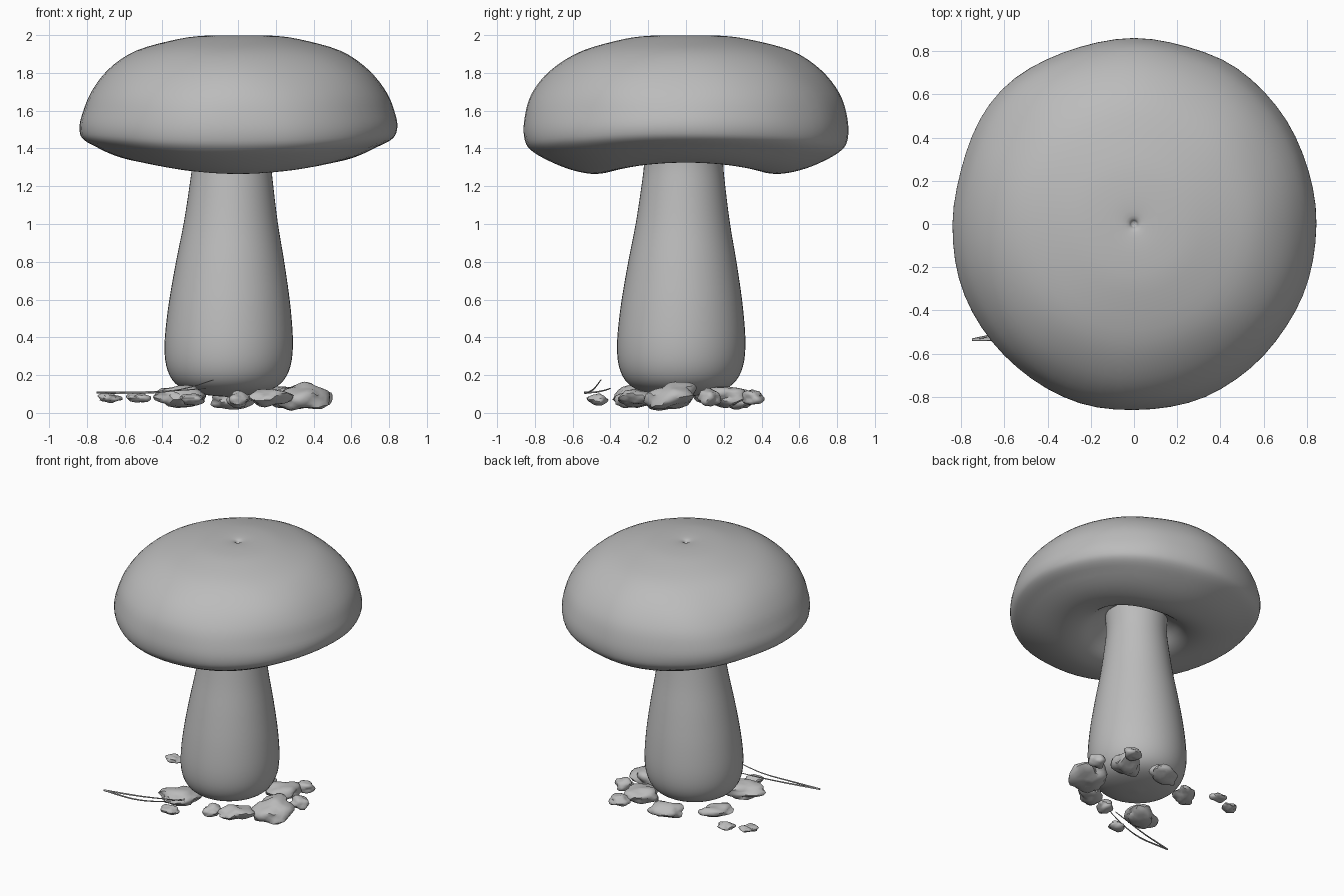
import bpy
import bmesh
import math
from mathutils import Vector, Euler, noise

if "Cube" in bpy.data.objects:
    bpy.data.objects.remove(bpy.data.objects["Cube"], do_unlink=True)

grey = bpy.data.materials.new("plain_grey")
grey.use_nodes = True
GREY = (0.5, 0.5, 0.5, 1)
grey.diffuse_color = GREY
grey.node_tree.nodes["Principled BSDF"].inputs["Base Color"].default_value = GREY


def finish(name, bm, angle=60):
    """Turn a bmesh into a smooth grey object."""
    bmesh.ops.recalc_face_normals(bm, faces=bm.faces[:])
    mesh = bpy.data.meshes.new(name)
    bm.to_mesh(mesh)
    bm.free()
    mesh.materials.append(grey)
    obj = bpy.data.objects.new(name, mesh)
    bpy.context.collection.objects.link(obj)
    bpy.ops.object.select_all(action="DESELECT")
    obj.select_set(True)
    bpy.context.view_layer.objects.active = obj
    bpy.ops.object.shade_smooth_by_angle(angle=math.radians(angle))
    return obj


def smooth_profile(points, steps=4):
    """Catmull-Rom curve through profile points."""
    pts = [Vector(p) for p in points]
    pts = [pts[0]] + pts + [pts[-1]]
    out = []
    for a, b, c, d in zip(pts, pts[1:], pts[2:], pts[3:]):
        for i in range(steps):
            t = i / steps
            out.append(b + (c - a) * t / 2 + (a * 2 - b * 5 + c * 4 - d) * t * t / 2
                       + (b * 3 - a - c * 3 + d) * t ** 3 / 2)
    return out + [pts[-1]]


def lathe(profile, place, sides=64):
    """Spin a profile; place(r, z, angle) gives each point. Ends are closed."""
    bm = bmesh.new()
    rings = [[bm.verts.new(place(r, z, math.tau * k / sides)) for k in range(sides)]
             for r, z in profile]
    for low, high in zip(rings, rings[1:]):
        for k in range(sides):
            n = (k + 1) % sides
            bm.faces.new((low[k], low[n], high[n], high[k]))
    bm.faces.new(rings[0])
    bm.faces.new(rings[-1])
    return bm


# Cap: domed top with a tiny dimple, rolled rim, hollow underside
cap_profile = smooth_profile([
    (0.012, 1.975), (0.04, 1.995), (0.16, 1.998), (0.32, 1.98), (0.54, 1.918), (0.7, 1.815),
    (0.8, 1.69), (0.845, 1.56), (0.853, 1.46), (0.825, 1.395), (0.73, 1.335), (0.6, 1.285),
    (0.47, 1.265), (0.36, 1.29), (0.27, 1.36), (0.2, 1.42)])


def cap_point(r, z, a):
    under = min(1, max(0, (1.6 - z) / 0.25))
    lift = 0.03 * under * (1 + math.cos(2 * a))
    p = Vector((r * (math.cos(a) - 0.015 * math.cos(a) * math.cos(2 * a)), r * math.sin(a) * 1.01, z + lift))
    wobble = noise.noise(p * 2.6 + Vector((3, 1, 7))) * 0.018 * min(1, r / 0.5)
    return p + Vector((math.cos(a), math.sin(a), 0)) * wobble


finish("cap", lathe(cap_profile, cap_point))

# Stem: swollen foot, leaning slightly toward the middle as it rises
stem_profile = smooth_profile([
    (0.01, 0.085), (0.15, 0.1), (0.26, 0.14), (0.32, 0.22), (0.34, 0.35), (0.325, 0.55),
    (0.29, 0.78), (0.25, 1.0), (0.222, 1.2), (0.21, 1.32), (0.215, 1.45)])


def stem_point(r, z, a):
    lean = 1 - z / 1.5
    return Vector((r * math.cos(a) - 0.03 - 0.025 * lean, r * math.sin(a) - 0.01 - 0.02 * lean, z))


finish("stem", lathe(stem_profile, stem_point, 48))


def pebble(name, x, y, z, length, width, height, turn, tilt=0):
    """Lumpy stone made from a displaced ball."""
    bm = bmesh.new()
    bmesh.ops.create_icosphere(bm, subdivisions=3, radius=0.5)
    seed = Vector((x * 31, y * 17, length * 40))
    rot = Euler((0, tilt, turn)).to_matrix()
    for v in bm.verts:
        lump = 1 + 0.4 * noise.noise(v.co * 2.4 + seed) + 0.12 * noise.noise(v.co * 6 + seed)
        p = v.co * lump
        v.co = rot @ Vector((p.x * length, p.y * width, p.z * height)) + Vector((x, y, z))
    finish(name, bm, 45)


# Stones scattered round the foot: place, size, turn, tilt
stones = [
    (0.345, -0.08, 0.085, 0.27, 0.25, 0.14, 1.2, -0.2),
    (0.43, 0.12, 0.08, 0.13, 0.11, 0.09, 0.3),
    (0.23, 0.2, 0.09, 0.23, 0.2, 0.11, 0.9),
    (0.31, 0.35, 0.08, 0.14, 0.11, 0.08, 0.4),
    (-0.035, 0.28, 0.07, 0.24, 0.16, 0.1, 0.4),
    (-0.35, 0.12, 0.09, 0.23, 0.14, 0.08, 0.8),
    (-0.53, 0.27, 0.08, 0.12, 0.1, 0.05, 0.0),
    (-0.68, 0.21, 0.08, 0.12, 0.1, 0.05, 0.5),
    (0.17, -0.26, 0.08, 0.23, 0.17, 0.09, 0.6),
    (0.0, -0.31, 0.07, 0.13, 0.11, 0.08, 1.0),
    (-0.3, -0.28, 0.085, 0.26, 0.21, 0.1, 0.5),
    (-0.24, -0.47, 0.07, 0.13, 0.1, 0.06, 0.2),
]
for i, stone in enumerate(stones):
    pebble("stone_%d" % (i + 1), *stone)


def needle(name, points, radius=0.006):
    """Thin tapering needle along a path."""
    bm = bmesh.new()
    path = smooth_profile(points)
    rings = []
    for i, p in enumerate(path):
        r = radius * (1 - 0.6 * i / len(path))
        rings.append([bm.verts.new(p + Vector((0, math.cos(k * math.tau / 6), math.sin(k * math.tau / 6))) * r)
                      for k in range(6)])
    for a, b in zip(rings, rings[1:]):
        for k in range(6):
            n = (k + 1) % 6
            bm.faces.new((a[k], a[n], b[n], b[k]))
    bm.faces.new(rings[0])
    bm.faces.new(rings[-1])
    finish(name, bm)


# Pair of dry needles joined at one end
needle("needle_left", [(-0.75, -0.535, 0.108), (-0.5, -0.53, 0.105), (-0.3, -0.49, 0.125), (-0.13, -0.45, 0.175)])
needle("needle_right", [(-0.75, -0.535, 0.108), (-0.5, -0.48, 0.11), (-0.3, -0.43, 0.12), (-0.17, -0.4, 0.13)])
